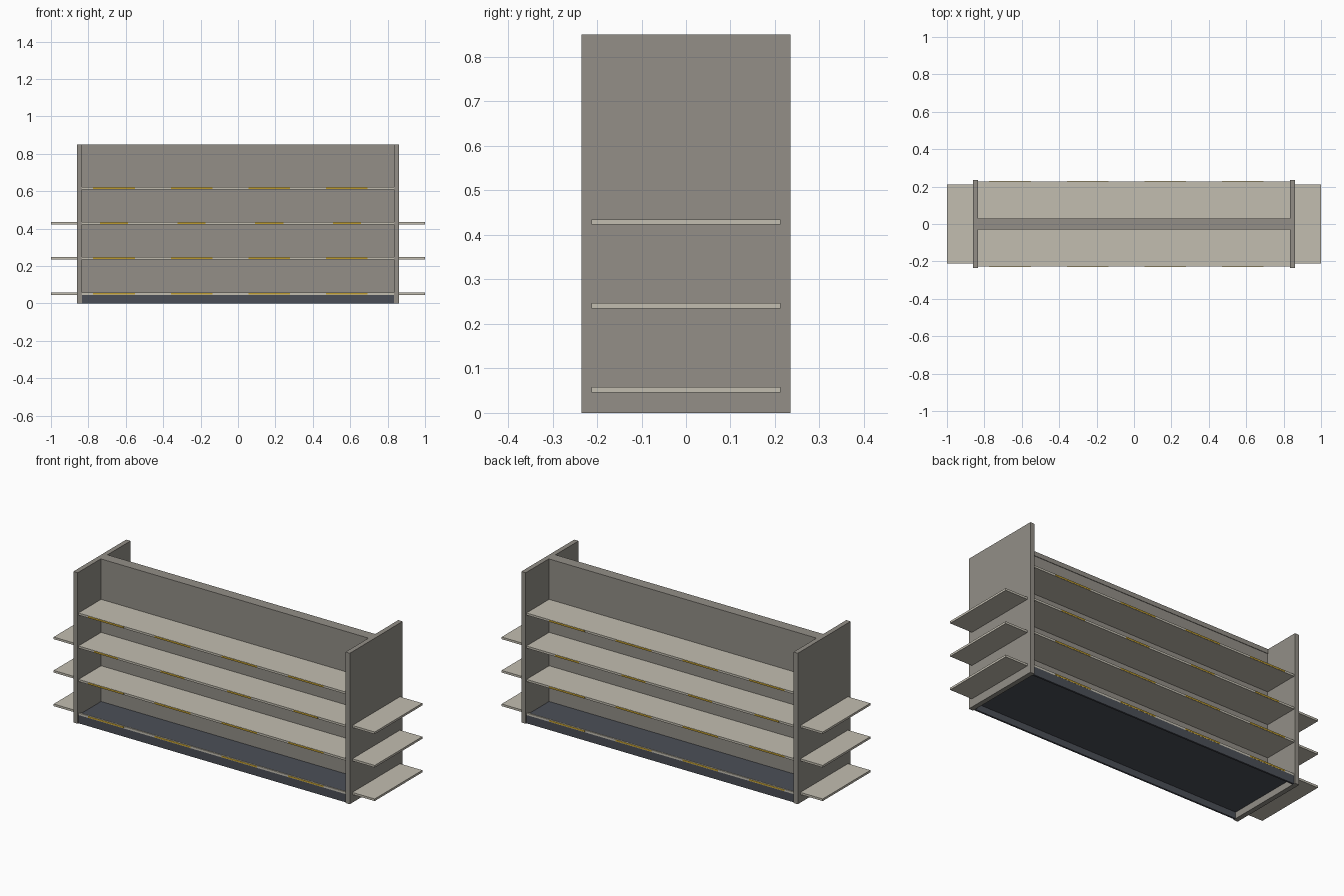
import bpy
import bmesh

if "Cube" in bpy.data.objects:
    bpy.data.objects.remove(bpy.data.objects["Cube"])


def srgb(r, g, b):
    return tuple((c / 255 / 12.92) if c < 11 else ((c / 255 + 0.055) / 1.055) ** 2.4
                 for c in (r, g, b)) + (1.0,)


def material(name, rgb):
    m = bpy.data.materials.new(name)
    m.diffuse_color = srgb(*rgb)
    m.use_nodes = True
    m.node_tree.nodes["Principled BSDF"].inputs["Base Color"].default_value = m.diffuse_color
    return m


PANEL = material("warm_grey", (147, 143, 135))
SHELF = material("light_beige", (194, 189, 176))
BASE = material("dark_slate", (75, 79, 87))
TAG = material("mustard_yellow", (190, 155, 45))


def box(name, x, y, z, mat):
    """Box from (min, max) pairs on each axis."""
    bm = bmesh.new()
    bmesh.ops.create_cube(bm, size=1)
    for v in bm.verts:
        v.co = [(lo + hi) / 2 + c * (hi - lo)
                for c, (lo, hi) in zip(v.co, (x, y, z))]
    me = bpy.data.meshes.new(name)
    bm.to_mesh(me)
    bm.free()
    me.materials.append(mat)
    ob = bpy.data.objects.new(name, me)
    bpy.context.collection.objects.link(ob)
    return ob


def span(s, a, b):
    """Interval a..b, mirrored to the negative side when s is -1."""
    return tuple(sorted((s * a, s * b)))


INNER, OUTER = 0.834, 0.861      # end panel faces
DEPTH = 0.228                    # front edge of the shelves
HALF_T = 0.006                   # half shelf thickness
INSIDE = (-INNER, INNER)
LEVELS = (0.241, 0.429, 0.615)
BASE_Z = 0.052

# Central divider and its cap
box("divider_panel", INSIDE, (-0.027, 0.027), (0.04, 0.825), PANEL)
box("divider_cap", INSIDE, (-0.030, 0.030), (0.825, 0.85), PANEL)

# Hollow base: deck on two skirts
box("base_deck", INSIDE, (-DEPTH + 0.01, DEPTH - 0.01), (0.036, 0.046), BASE)

for s, side in ((-1, "front"), (1, "back")):
    box(f"{side}_base_skirt", INSIDE, span(s, DEPTH - 0.01, DEPTH), (0, 0.046), BASE)
    box(f"{side}_base_lip", INSIDE, span(s, DEPTH - 0.01, DEPTH),
        (0.046, 0.058), SHELF)
    for i, z in enumerate(LEVELS):
        box(f"{side}_shelf_{i + 1}", INSIDE, span(s, 0.027, DEPTH),
            (z - HALF_T, z + HALF_T), SHELF)
    # Price tags on the shelf edges
    for z in (BASE_Z,) + LEVELS:
        half = 0.075 if z == LEVELS[1] else 0.111
        for k in range(4):
            cx = -0.663 + 0.415 * k
            box(f"{side}_price_tag", (cx - half, cx + half),
                span(s, DEPTH - 0.001, DEPTH + 0.001),
                (z - 0.0045, z + 0.0045), TAG)

# End panels with their outward shelves
for s, side in ((-1, "left"), (1, "right")):
    box(f"{side}_end_panel", span(s, INNER, OUTER), (-0.235, 0.235), (0, 0.85), PANEL)
    for i, z in enumerate((BASE_Z,) + LEVELS[:2]):
        box(f"{side}_end_shelf_{i + 1}", span(s, OUTER, 1.0), (-0.212, 0.212),
            (z - HALF_T, z + HALF_T), SHELF)
